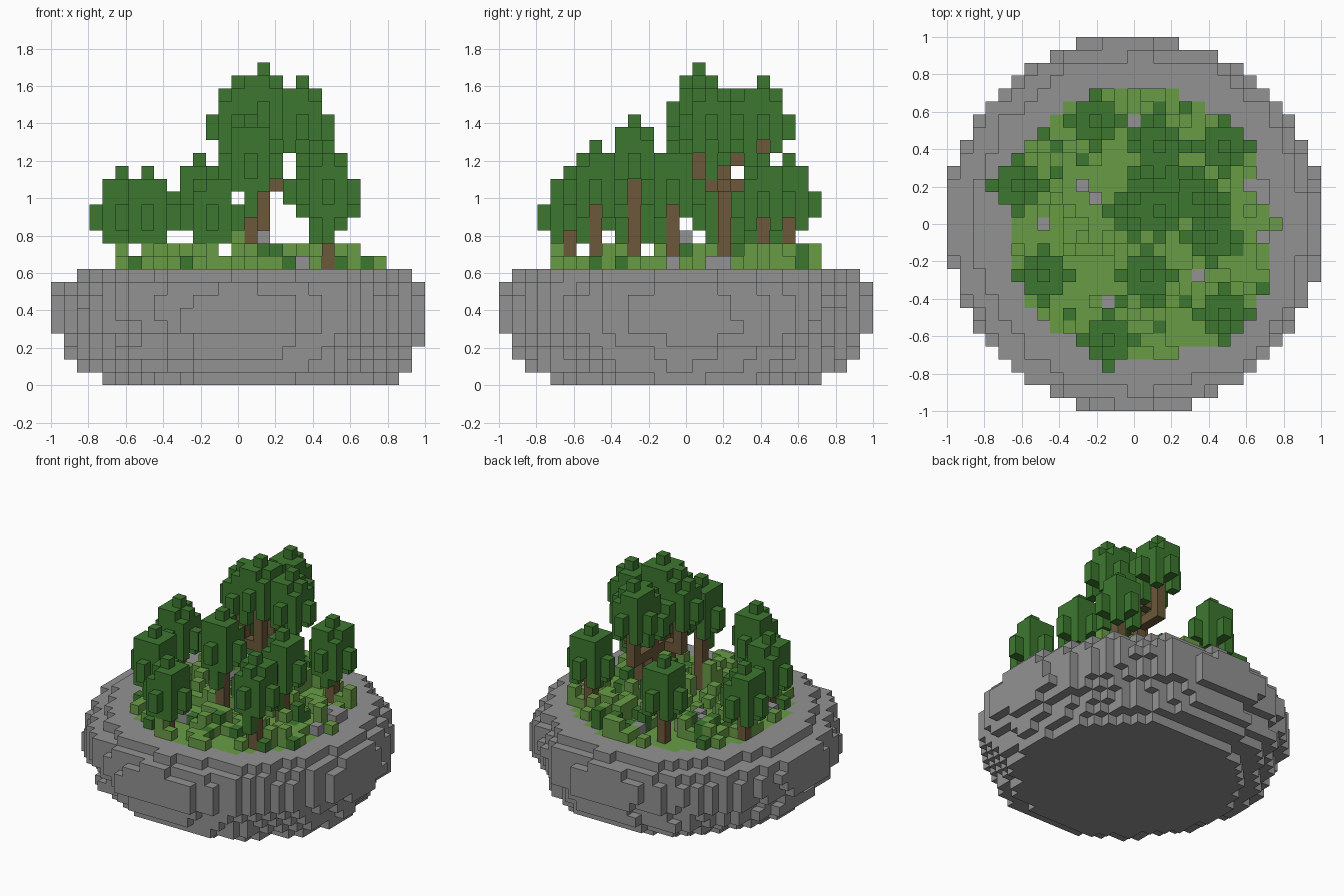
import bpy, bmesh, math, random
from mathutils import Vector, noise

if "Cube" in bpy.data.objects:
    bpy.data.objects.remove(bpy.data.objects["Cube"], do_unlink=True)

random.seed(7)
V = 2 / 29          # edge of one block
GROUND = 9          # first layer above the island top


def material(name, color):
    m = bpy.data.materials.new(name)
    m.use_nodes = True
    rgba = (*color, 1)
    m.diffuse_color = rgba
    m.node_tree.nodes["Principled BSDF"].inputs["Base Color"].default_value = rgba
    return m


STONE = material("grey stone", (0.29, 0.29, 0.29))
GRASS = material("light grass green", (0.14, 0.335, 0.061))
LEAF = material("dark leaf green", (0.046, 0.187, 0.029))
BARK = material("brown bark", (0.15, 0.098, 0.042))

world = {}          # block cell -> part name
part_material = {}


def put(part, mat, cell, replace=False):
    if replace or cell not in world:
        world[cell] = part
        part_material[part] = mat


def column(part, mat, i, j, low, high, replace=False):
    for k in range(low, high + 1):
        put(part, mat, (i, j, k), replace)


def disc(radius):
    span = range(-14, 15)
    return [(i, j) for i in span for j in span if math.hypot(i, j) <= radius]


def wobble(i, j, k, size):
    # roughness that fades out towards the four outermost points
    fade = abs(math.sin(2 * math.atan2(j, i)))
    return noise.noise(Vector((i * 0.23, j * 0.23, k * 0.4))) * size * fade


# Rock island: stacked rough discs (radius, centre x, squeeze in y)
layers = [(11.2, 1, 1.05), (12.55, 0.5, 1), (13.4, 0, 1), (13.55, 0.5, 1),
          (14.5, 0, 1), (14.6, 0, 1), (14.6, 0, 1), (14.2, 0, 1), (13.05, 0.5, 1)]
for k, (r, cx, squeeze) in enumerate(layers):
    for i, j in disc(14.6):
        if math.hypot(i - cx, j * squeeze) <= r + wobble(i, j, k, 1.1):
            put("rock_island", STONE, (i, j, k))

# Grass carpet set flush in the island top
lawn = [(i, j) for i, j in disc(11.6)
        if math.hypot(i - 0.6, j) <= 10.5 + wobble(i, j, 3, 1.2)
        and j - i < 14.5]
for i, j in lawn:
    put("grass_carpet", GRASS, (i, j, GROUND - 1), True)


# Trees: trunk plus a stepped crown with hanging columns
def crown(part, x, y, top, front_drop):
    for dx in range(-2, 3):
        for dy in range(-2, 3):
            d = dx * dx + dy * dy
            if d == 0:
                low, high = top - 4, top
            elif d == 1:
                low, high = top - 4, top - 1
                if dy < 0:
                    low = max(top - front_drop, GROUND + 2)
            elif d == 2:
                low, high = top - 5, top - 1 - random.randint(0, 1)
            elif d == 4:
                low, high = top - 4, top - 3
            else:
                continue
            column(part, LEAF, x + dx, y + dy, low, high)


trees = {
    "left_front_tree": (7, -7, 18), "left_back_tree": (7, 6, 17),
    "middle_tree": (1, -4, 20), "left_tree": (6, -1, 18),
    "front_tree": (-2, -9, 16), "right_front_tree": (-7, -4, 16),
    "right_tree": (-9, 3, 16), "back_tree": (-3, 8, 17),
}
for name, (x, y, top) in trees.items():
    column(name + "_trunk", BARK, x, y, GROUND, top - 5)
    crown(name + "_crown", x, y, top, 7)
    if top == 16:
        column("grass_tufts", GRASS, x, y - 1, GROUND, GROUND + 1)

# Great tree: one trunk with branches that carry several crowns
big = "great_tree_trunk"
column(big, BARK, 2, 3, GROUND, 18, True)
for i, j, k in [(2, 2, 15), (1, 1, 15), (0, 1, 15), (2, 4, 15), (2, 5, 15),
                (3, 3, 15), (3, 2, 15), (4, 2, 15), (5, 2, 15)]:
    put(big, BARK, (i, j, k), True)
column("great_tree_crown", LEAF, 5, 2, 16, 18)
for x, y, top, fork in [(2, 1, 24, 15), (2, 6, 23, 15), (0, 1, 23, 16),
                        (2, 4, 22, 17), (5, 2, 23, 19)]:
    column(big, BARK, x, y, fork, top - 5, True)
    crown("great_tree_crown", x, y, top, 4)

# Loose stones
for i, j in [(-4, 5), (-3, 5), (-4, 3), (-3, 2), (-7, 0), (-2, -6), (5, -4),
             (10, 2), (9, 3), (10, 3), (0, 8), (-8, -3), (10, -1)]:
    put("loose_stones", STONE, (i, j, GROUND))
for k in (GROUND + 1, GROUND + 2):
    put("loose_stones", STONE, (2, 0, k))

# Grass tufts and little shrubs, taller towards the middle
for i, j in lawn:
    near = 1 - math.hypot(i - 2, j - 2) / 12
    roll = random.random()
    if roll < 0.30:
        height = 1 + (random.random() < 0.6 * near) + (random.random() < 0.25 * near)
        column("grass_tufts", GRASS, i, j, GROUND, GROUND + height - 1)
    elif roll < 0.38:
        height = 1 + (random.random() < 0.5 * near)
        column("small_shrubs", LEAF, i, j, GROUND, GROUND + height - 1)


# Turn each part into a mesh of its exposed block faces
def side_corners(cell, axis, sign):
    u, v = (axis + 1) % 3, (axis + 2) % 3
    loop = [(-1, -1), (1, -1), (1, 1), (-1, 1)]
    for a, b in (loop if sign > 0 else reversed(loop)):
        p = [2 * c for c in cell]
        p[axis] += sign
        p[u] += a
        p[v] += b
        yield tuple(p)


for part, mat in part_material.items():
    bm = bmesh.new()
    verts = {}
    for cell, owner in world.items():
        if owner != part:
            continue
        for axis in range(3):
            for sign in (-1, 1):
                beside = list(cell)
                beside[axis] += sign
                if tuple(beside) in world:
                    continue
                face = []
                for p in side_corners(cell, axis, sign):
                    if p not in verts:
                        verts[p] = bm.verts.new(
                            (p[0] * V / 2, p[1] * V / 2, (p[2] + 1) * V / 2))
                    face.append(verts[p])
                bm.faces.new(face)
    mesh = bpy.data.meshes.new(part)
    bm.to_mesh(mesh)
    bm.free()
    mesh.materials.append(mat)
    bpy.context.collection.objects.link(bpy.data.objects.new(part, mesh))
